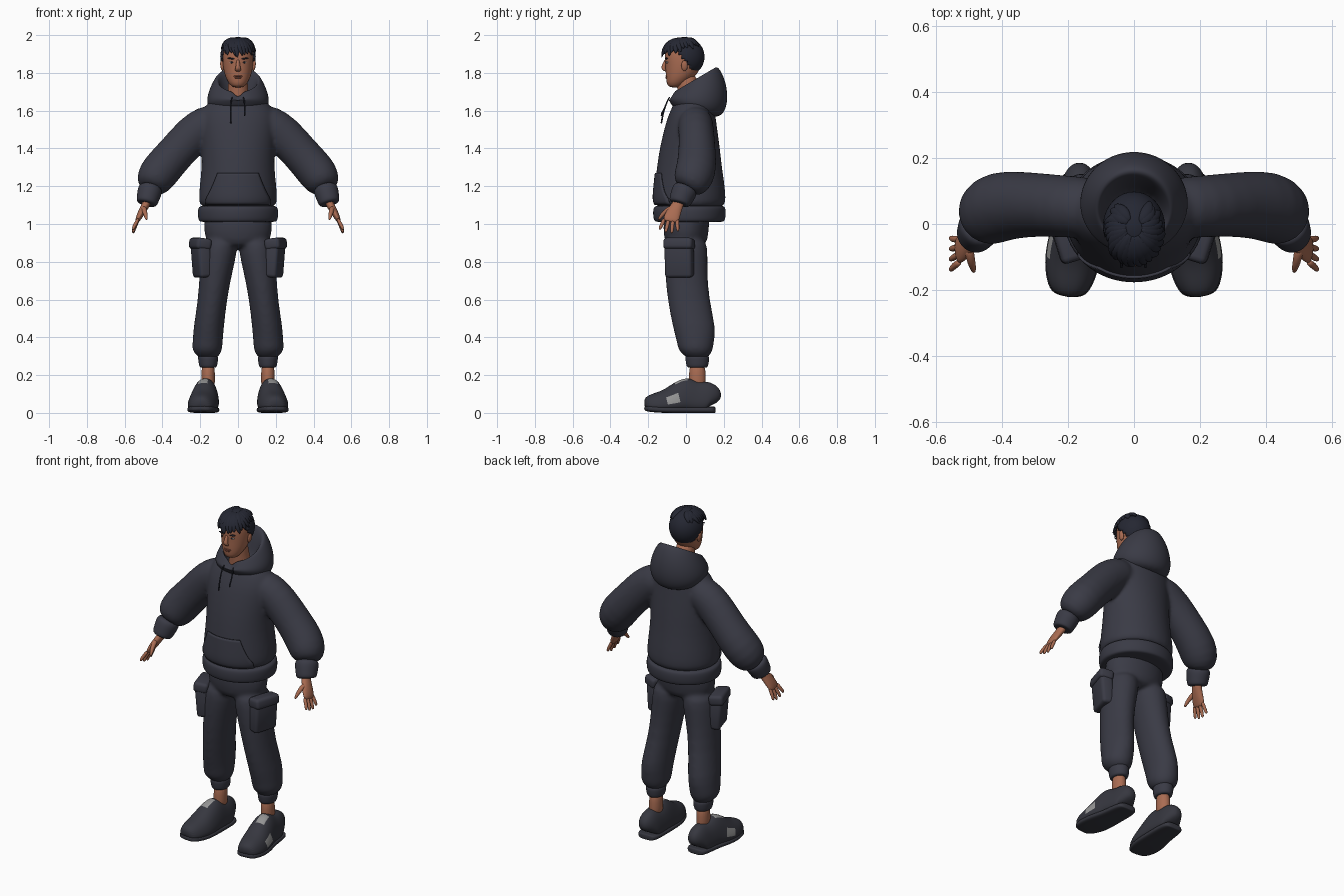
import bpy, bmesh, math, random
from mathutils import Vector, Matrix

cube = bpy.data.objects.get("Cube")
if cube:
    bpy.data.objects.remove(cube)
random.seed(4)
X, Y, Z = Vector((1, 0, 0)), Vector((0, 1, 0)), Vector((0, 0, 1))
BOTH = (1, -1)


def material(name, r, g, b):
    m = bpy.data.materials.new(name)
    m.use_nodes = True
    m.diffuse_color = (r, g, b, 1)
    bsdf = next(n for n in m.node_tree.nodes if n.type == 'BSDF_PRINCIPLED')
    bsdf.inputs["Base Color"].default_value = (r, g, b, 1)
    return m


CLOTH = material("charcoal cloth", .042, .043, .060)
SHOE = material("dark shoe", .037, .038, .050)
HAIR = material("black hair", .018, .020, .032)
SKIN = material("brown skin", .40, .15, .085)
LIP = material("lip brown", .27, .085, .055)
GREY = material("light grey", .30, .30, .30)
WHITE = material("eye white", .45, .42, .40)


def loft(bm, rows, ref=None, sides=(1,), n=20, power=1, taper=0):
    """Skin of elliptical rings (x, y, z, a, b, tilt); with ref, rings follow the path."""
    pts = [Vector(r[:3]) for r in rows]
    for s in sides:
        rings = []
        for i, r in enumerate(rows):
            u, v = X, Y
            if ref:
                t = (pts[min(i + 1, len(pts) - 1)] - pts[max(i - 1, 0)]).normalized()
                v = (ref - t * ref.dot(t)).normalized()
                u = v.cross(t)
            tilt = r[5] if len(r) > 5 else 0
            ring = []
            for k in range(n):
                c, d = math.cos(math.tau * k / n), math.sin(math.tau * k / n)
                c = math.copysign(abs(c) ** power, c)
                d = math.copysign(abs(d) ** power, d)
                p = pts[i] + u * r[3] * c * (1 - taper * d) + v * r[4] * d + Z * tilt * r[4] * d
                ring.append(bm.verts.new((p.x * s, p.y, p.z)))
            rings.append(ring)
        for low, high in zip(rings, rings[1:]):
            for k in range(n):
                j = (k + 1) % n
                bm.faces.new((low[k], low[j], high[j], high[k]))
        bm.faces.new(rings[0][::-1])
        bm.faces.new(rings[-1])


def blob(bm, loc, size, sides=(1,), rot=0):
    for s in sides:
        m = Matrix.Diagonal((s, 1, 1, 1)) @ Matrix.Translation(loc) @ Matrix.Rotation(rot, 4, 'Y')
        bmesh.ops.create_uvsphere(bm, u_segments=16, v_segments=10, radius=1,
                                  matrix=m @ Matrix.Diagonal((*size, 1)))


def box(bm, loc, size, turn, lean=0):
    for s in BOTH:
        m = Matrix.Translation(loc) @ Matrix.Rotation(turn, 4, 'Z') @ Matrix.Rotation(lean, 4, 'Y')
        m = Matrix.Diagonal((s, 1, 1, 1)) @ m @ Matrix.Diagonal((*size, 1))
        bmesh.ops.create_cube(bm, size=1, matrix=m)


def finish(bm, name, *mats, subsurf=0, voxel=0, bevel=0):
    bmesh.ops.recalc_face_normals(bm, faces=bm.faces)
    me = bpy.data.meshes.new(name)
    bm.to_mesh(me)
    bm.free()
    me.shade_smooth()
    ob = bpy.data.objects.new(name, me)
    bpy.context.collection.objects.link(ob)
    for m in mats:
        me.materials.append(m)
    if bevel:
        mod = ob.modifiers.new("Round", 'BEVEL')
        mod.width, mod.segments = bevel, 3
    if subsurf:
        ob.modifiers.new("Smooth surface", 'SUBSURF').levels = subsurf
        ob.modifiers[-1].render_levels = subsurf
    if voxel:
        mod = ob.modifiers.new("Blend", 'REMESH')
        mod.mode, mod.voxel_size, mod.use_smooth_shade = 'VOXEL', voxel, True
        mod = ob.modifiers.new("Soften", 'SMOOTH')
        mod.factor, mod.iterations = .5, 8
    return ob


def single(name, mat, rows, subsurf=2, **kw):
    bm = bmesh.new()
    loft(bm, rows, **kw)
    return finish(bm, name, mat, subsurf=subsurf)


# Hoodie body with blended sleeves
bm = bmesh.new()
loft(bm, [(0, .02, 1.08, .195, .175), (0, .02, 1.11, .214, .197), (0, .02, 1.2, .206, .188),
          (0, .018, 1.3, .195, .175), (0, .02, 1.4, .196, .162), (0, .025, 1.5, .205, .143),
          (0, .03, 1.57, .205, .128), (0, .04, 1.625, .18, .112), (0, .045, 1.67, .13, .1)])
loft(bm, [(.1, .05, 1.55, .085, .085), (.16, .05, 1.535, .1, .095), (.235, .055, 1.48, .107, .095),
          (.33, .06, 1.375, .1, .1), (.41, .055, 1.285, .108, .11), (.45, .03, 1.225, .1, .105),
          (.468, 0, 1.18, .065, .07)], ref=Y, sides=BOTH)
hoodie = finish(bm, "hoodie", CLOTH, subsurf=1, voxel=.01)

# Ribbed hem and sleeve cuffs
single("hoodie_hem", CLOTH, [(0, .018, 1.01, .19, .17), (0, .018, 1.013, .21, .188),
                             (0, .018, 1.05, .214, .194), (0, .018, 1.09, .213, .192),
                             (0, .018, 1.1, .19, .175)], n=32)
single("sleeve_cuffs", CLOTH, [(.46, .005, 1.2, .06, .06), (.467, -.008, 1.175, .067, .07),
                               (.477, -.026, 1.135, .06, .062), (.484, -.036, 1.11, .056, .058),
                               (.485, -.037, 1.106, .04, .04)], ref=Y, sides=BOTH)

# Hood lying around the neck, dipping in front
bm = bmesh.new()
loft(bm, [(0, .05, 1.58, .12, .11, -.2), (0, .06, 1.615, .16, .145, -.2),
          (0, .065, 1.66, .168, .16, 0), (0, .062, 1.715, .152, .15, .3),
          (0, .05, 1.765, .122, .122, .6), (0, .042, 1.768, .105, .104, .6),
          (0, .03, 1.7, .088, .086, .4), (0, .03, 1.64, .07, .07, 0)], n=24)
for v in bm.verts:
    if abs(v.co.x) < .01 and v.co.y < -.02 and v.co.z > 1.66:
        v.co.z -= .035
finish(bm, "hood", CLOTH, subsurf=2)

# Front pouch pocket, draped onto the hoodie
bm = bmesh.new()
nx, nz = 20, 12
grid = []
for j in range(nz + 1):
    f = j / nz
    w = .165 - .06 * max(0, (f - .2) / .8) ** .8
    grid.append([bm.verts.new((w * (2 * i / nx - 1), -.4, 1.105 + .165 * f)) for i in range(nx + 1)])
for a, b in zip(grid, grid[1:]):
    for i in range(nx):
        bm.faces.new((a[i], a[i + 1], b[i + 1], b[i]))
pouch = finish(bm, "pouch_pocket", CLOTH)
wrap = pouch.modifiers.new("Drape", 'SHRINKWRAP')
wrap.target, wrap.wrap_method, wrap.wrap_mode = hoodie, 'PROJECT', 'ABOVE_SURFACE'
wrap.use_project_y, wrap.use_positive_direction, wrap.offset = True, True, .004
thick = pouch.modifiers.new("Thickness", 'SOLIDIFY')
thick.thickness, thick.offset = .009, 0

# Drawstrings
for name, x, end in (("right_drawstring", -.038, 1.53), ("left_drawstring", .035, 1.57)):
    single(name, HAIR, [(x * .8, -.085, 1.675, .004, .004), (x, -.1, 1.65, .004, .004),
                        (x, -.118, 1.6, .004, .004), (x, -.128, end + .02, .005, .005),
                        (x, -.131, end, .005, .005)], ref=Y, n=8, subsurf=1)

# Trousers: hips and legs blended
bm = bmesh.new()
loft(bm, [(0, 0, .87, .12, .09), (0, 0, .91, .18, .118), (0, 0, 1.0, .184, .124), (0, .01, 1.07, .18, .12)])
loft(bm, [(.158, .06, .285, .045, .05), (.16, .056, .31, .066, .076), (.164, .05, .335, .082, .094),
          (.16, .05, .38, .08, .1), (.156, .045, .45, .082, .116), (.135, .012, .6, .077, .112),
          (.116, 0, .75, .088, .114), (.1, 0, .85, .097, .117), (.092, 0, .94, .09, .11)], sides=BOTH)
finish(bm, "trousers", CLOTH, subsurf=1, voxel=.01)
single("trouser_cuffs", CLOTH, [(.158, .06, .238, .036, .045), (.158, .06, .243, .048, .058),
                                (.158, .06, .28, .053, .063), (.16, .058, .315, .056, .066)], sides=BOTH)

# Cargo pockets with flaps
bm = bmesh.new()
box(bm, (.193, -.035, .805), (.072, .15, .175), -.3, .08)
box(bm, (.2, -.036, .895), (.085, .16, .06), -.3, -.12)
finish(bm, "cargo_pockets", CLOTH, bevel=.018)

# Ankles
single("ankles", SKIN, [(.158, .06, .12, .036, .046), (.158, .06, .18, .036, .045),
                        (.158, .06, .27, .036, .043)], sides=BOTH)

# Shoes with grey side and tongue patches
shoe = [(.165, .157, .05, .03, .03), (.165, .147, .075, .05, .068), (.165, .115, .085, .06, .087),
        (.168, .06, .08, .064, .08), (.172, .005, .097, .068, .097), (.178, -.04, .083, .074, .082),
        (.187, -.11, .061, .08, .058), (.195, -.18, .054, .066, .047), (.2, -.222, .05, .04, .028)]
bm = bmesh.new()
loft(bm, shoe, ref=Z, sides=BOTH, n=24, power=.8, taper=.25)
bm.normal_update()
for f in bm.faces:
    c = f.calc_center_median()
    side = -.1 < c.y < -.05 and .055 < c.z < .085 and abs(c.x) > .2
    tongue = -.03 < c.y < 0 and c.z > .165
    f.material_index = int(side or tongue)
finish(bm, "shoes", SHOE, GREY, subsurf=2)
single("shoe_soles", SHOE, [(x, y, .016 + max(0, -y - .15) * .15, a + .006, .017) for x, y, z, a, b in shoe],
       ref=Z, sides=BOTH, power=.6)

# Hands: palm, four fingers and thumb
bm = bmesh.new()
loft(bm, [(.472, -.025, 1.14, .026, .03), (.488, -.045, 1.1, .021, .03), (.512, -.066, 1.06, .02, .041),
          (.53, -.08, 1.025, .014, .043), (.535, -.082, 1.01, .009, .036)], ref=Y, sides=BOTH, n=16)
for k, reach in enumerate((.055, .065, .06, .045)):
    o = (k - 1.5) * -.023
    loft(bm, [(.526, -.08 + o, 1.03, .01, .011), (.543, -.086 + 1.15 * o, 1.022 - reach * .5, .01, .011),
              (.553, -.09 + 1.35 * o, 1.02 - reach * .85, .009, .009),
              (.555, -.091 + 1.4 * o, 1.015 - reach, .006, .006)], ref=Y, sides=BOTH, n=10)
loft(bm, [(.5, -.07, 1.09, .014, .016), (.495, -.105, 1.07, .014, .014), (.488, -.13, 1.045, .011, .011),
          (.484, -.147, 1.02, .006, .006)], ref=X, sides=BOTH, n=10)
finish(bm, "hands", SKIN, subsurf=1)

# Neck, head, nose and ears
single("neck", SKIN, [(0, .03, 1.6, .075, .07), (0, .02, 1.67, .058, .062), (0, .008, 1.74, .052, .058),
                      (0, 0, 1.8, .05, .05)])
bm = bmesh.new()
loft(bm, [(0, -.058, 1.722, .022, .024), (0, -.056, 1.735, .044, .046), (0, -.036, 1.77, .064, .07),
          (0, -.021, 1.8, .074, .088), (0, -.015, 1.84, .081, .095), (0, -.013, 1.88, .083, .102),
          (0, -.01, 1.92, .082, .1), (0, -.01, 1.96, .066, .078), (0, -.01, 1.98, .03, .035)])
loft(bm, [(0, -.1, 1.876, .009, .01), (0, -.111, 1.855, .009, .01), (0, -.12, 1.83, .013, .013),
          (0, -.116, 1.815, .018, .011), (0, -.105, 1.807, .012, .006)], n=12)
blob(bm, (.084, -.008, 1.838), (.01, .018, .029), BOTH, .15)
finish(bm, "head", SKIN, subsurf=1)

# Eyes, brows and lips
for name, mat, loc, size, rot in (
        ("eyes", WHITE, (.032, -.099, 1.856), (.013, .007, .0055), 0),
        ("irises", HAIR, (.032, -.104, 1.856), (.005, .004, .0052), 0),
        ("eyebrows", HAIR, (.034, -.103, 1.876), (.021, .008, .004), -.1)):
    bm = bmesh.new()
    blob(bm, loc, size, BOTH, rot)
    finish(bm, name, mat)
bm = bmesh.new()
blob(bm, (0, -.1, 1.783), (.024, .01, .005))
blob(bm, (0, -.1, 1.775), (.02, .01, .006))
finish(bm, "lips", LIP)

# Hair cap trimmed along the hairline
bm = bmesh.new()
bmesh.ops.create_uvsphere(bm, u_segments=40, v_segments=30, radius=1,
                          matrix=Matrix.Translation((0, -.008, 1.885)) @ Matrix.Diagonal((.094, .106, .105, 1)))
low = [v for v in bm.verts if v.co.z < 1.912 - 1.25 * max(0, v.co.y + .055)]
bmesh.ops.delete(bm, geom=low, context='VERTS')
cap = finish(bm, "hair_cap", HAIR)
cap.modifiers.new("Thickness", 'SOLIDIFY').thickness = .018

# Swept hair locks, longest over the forehead
bm = bmesh.new()
for k in range(26):
    turn = math.radians(-90 + (k - 12.5) * 11)
    fringe = max(0, -math.sin(turn))
    length = math.radians(52 + 24 * fringe + random.uniform(-8, 8))
    swirl = random.uniform(.1, .5)
    rows = []
    for step, r in enumerate((.006, .019, .022, .017, .004)):
        f = step / 4
        p, q = math.radians(12) + length * f, turn + swirl * (f - .6)
        lift = 1 + (.06 * fringe + .05) * f
        rows.append((.092 * lift * math.sin(p) * math.cos(q), -.01 + .108 * lift * math.sin(p) * math.sin(q),
                     1.887 + .1 * lift * math.cos(p), r, r * .6))
    loft(bm, rows, ref=Z, n=8)
finish(bm, "hair_locks", HAIR, subsurf=1)
